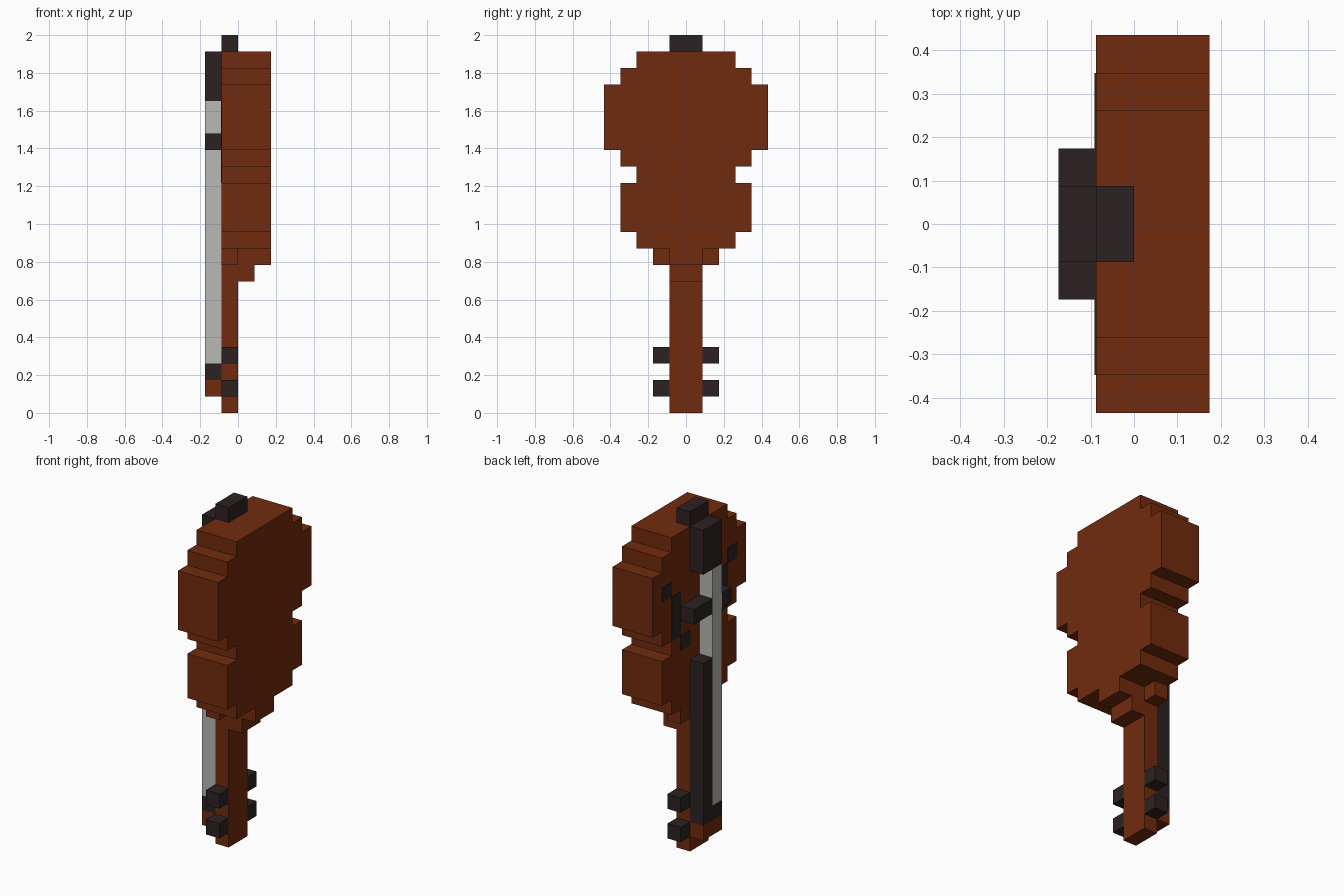
import bpy, bmesh
from mathutils import Matrix, Vector

cube = bpy.data.objects.get("Cube")
if cube:
    bpy.data.objects.remove(cube, do_unlink=True)

U = 2 / 23  # one block


def make_material(name, rgb):
    linear = [((c / 255 + 0.055) / 1.055) ** 2.4 if c > 10 else c / 255 / 12.92 for c in rgb]
    mat = bpy.data.materials.new(name)
    mat.use_nodes = True
    mat.diffuse_color = (*linear, 1)
    mat.node_tree.nodes["Principled BSDF"].inputs["Base Color"].default_value = (*linear, 1)
    return mat


WOOD = make_material("brown wood", (113, 43, 14))
EBONY = make_material("dark ebony", (44, 34, 34))
STEEL = make_material("string grey", (184, 184, 182))


def add_object(name, bm, mat):
    bmesh.ops.recalc_face_normals(bm, faces=bm.faces)
    mesh = bpy.data.meshes.new(name)
    bm.to_mesh(mesh)
    bm.free()
    mesh.materials.append(mat)
    obj = bpy.data.objects.new(name, mesh)
    bpy.context.collection.objects.link(obj)


def box(name, mat, x, y, z):
    """Box from (low, high) ranges measured in blocks."""
    low, high = (Vector(p) * U for p in zip(x, y, z))
    bm = bmesh.new()
    bmesh.ops.create_cube(bm, size=1, matrix=Matrix.Translation((low + high) / 2)
                          @ Matrix.Diagonal((*(high - low), 1)))
    add_object(name, bm, mat)


def box_pair(name, mat, x, y, z):
    """Box and its mirror image across y = 0."""
    box("left_" + name, mat, x, (-y[1], -y[0]), z)
    box("right_" + name, mat, x, y, z)


# Stepped sound body: (bottom, top, half width) of each tier, extruded in depth
tiers = [(10, 11, 3), (11, 14, 4), (14, 15, 3), (15, 16, 4),
         (16, 20, 5), (20, 21, 4), (21, 22, 3)]
side = [(w, z) for low, high, w in tiers for z in (low, high)]
outline = side + [(-w, z) for w, z in reversed(side)]
bm = bmesh.new()
face = bm.faces.new([bm.verts.new((-U, y * U, z * U)) for y, z in outline])
extruded = bmesh.ops.extrude_face_region(bm, geom=[face], use_keep_orig=True)
bmesh.ops.translate(bm, vec=(3 * U, 0, 0),
                    verts=[v for v in extruded["geom"] if isinstance(v, bmesh.types.BMVert)])
add_object("body", bm, WOOD)

# Neck, heel and shoulders
box("neck", WOOD, (-1, 0), (-1, 1), (0, 10))
box("upper_heel", WOOD, (0, 2), (-1, 1), (9, 10))
box("lower_heel", WOOD, (0, 1), (-1, 1), (8, 9))
box_pair("shoulder", WOOD, (-1, 0), (1, 2), (9, 10))
box("head_block", WOOD, (-2, -1), (-1, 1), (1, 2))

# Tuning pegs
for name, z in (("lower_peg", 1), ("upper_peg", 3)):
    box_pair(name, EBONY, (-1, 0), (1, 2), (z, z + 1))

# Fingerboard, nut and strings side by side
box("fingerboard", EBONY, (-2, -1), (0, 1), (2, 13))
box("nut", EBONY, (-2, -1), (-1, 0), (2, 3))
box("strings", STEEL, (-2, -1), (-1, 0), (3, 19))

# Bridge on both sides of the strings
box("bridge_long_side", EBONY, (-2, -1), (0, 2), (16, 17))
box("bridge_short_side", EBONY, (-2, -1), (-2, -1), (16, 17))

# Tailpiece and end button
box("tailpiece", EBONY, (-2, -1), (-1, 1), (19, 22))
box("end_button", EBONY, (-1, 0), (-1, 1), (22, 23))

# Sound holes as thin plates
plate = (-1.04, -1)
box_pair("sound_hole_outer", EBONY, plate, (3, 4), (18, 19))
box_pair("sound_hole_middle", EBONY, plate, (2, 3), (15, 18))
box_pair("sound_hole_inner", EBONY, plate, (1, 2), (14, 15))
